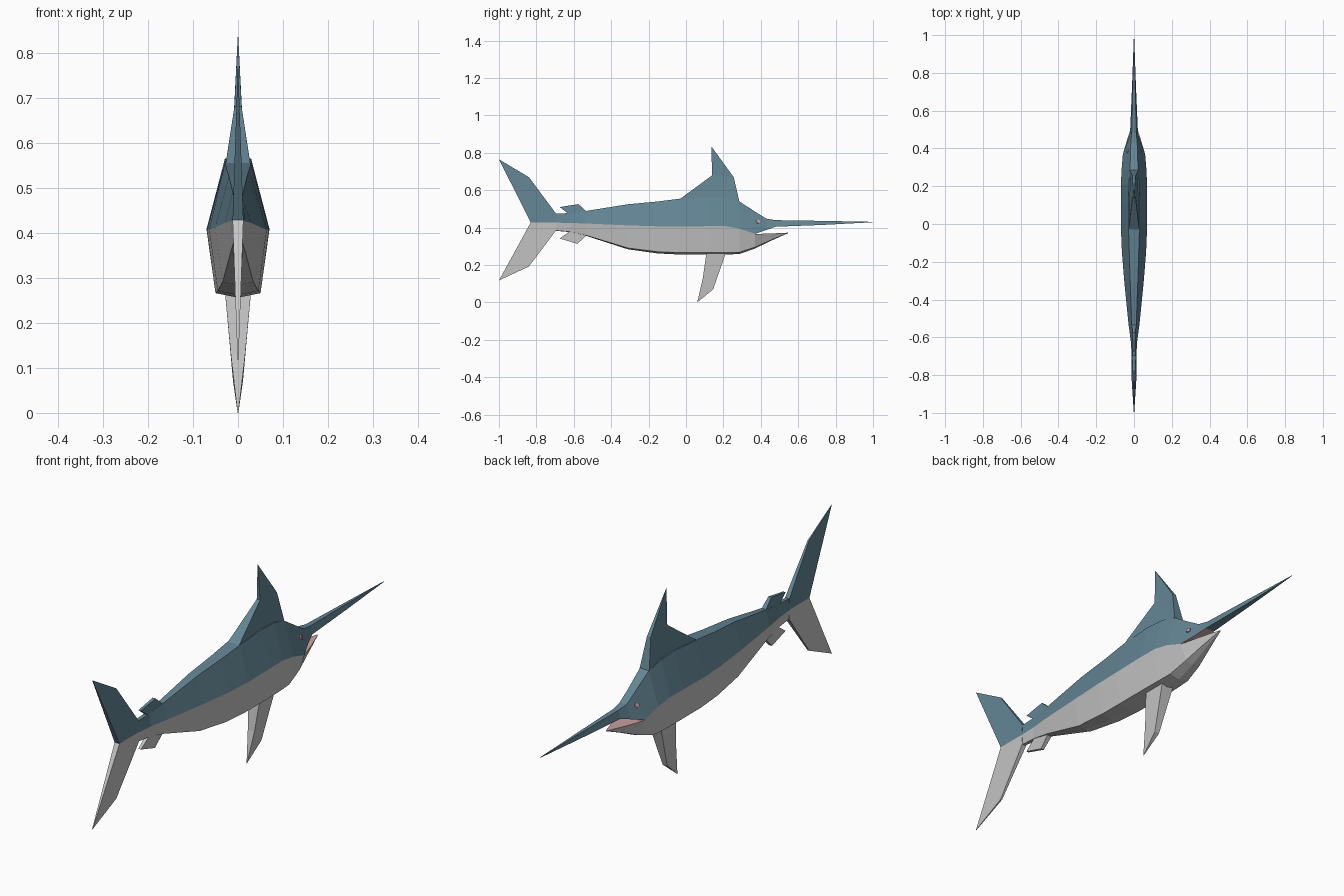
import bpy, bmesh, math
from mathutils import Matrix, Vector


def material(name, rgb):
    m = bpy.data.materials.new(name)
    m.diffuse_color = (*rgb, 1)
    return m


BLUE = material("slate blue", (0.125, 0.235, 0.295))
GREY = material("pale grey", (0.56, 0.56, 0.56))
PINK = material("mouth pink", (0.60, 0.36, 0.36))


def finish(name, bm, mats):
    bmesh.ops.remove_doubles(bm, verts=bm.verts, dist=0.0002)
    bmesh.ops.recalc_face_normals(bm, faces=bm.faces)
    me = bpy.data.meshes.new(name)
    bm.to_mesh(me)
    bm.free()
    for m in mats:
        me.materials.append(m)
    ob = bpy.data.objects.new(name, me)
    bpy.context.collection.objects.link(ob)
    return ob


def loft(name, sections, strips, mats):
    """Mirror each half section (x, z) into a ring and skin along y."""
    bm = bmesh.new()
    rings = []
    for y, half in sections:
        ring = half + [(-x, z) for x, z in reversed(half)]
        rings.append([bm.verts.new((x, y, z)) for x, z in ring])
    n = len(rings[0])
    for a, b in zip(rings, rings[1:]):
        for k in range(n):
            j = (k + 1) % n
            f = bm.faces.new((a[k], a[j], b[j], b[k]))
            f.material_index = strips[k]
    for r in (rings[0], rings[-1]):
        f = bm.faces.new(r)
        f.material_index = strips[1]
    return finish(name, bm, mats)


def fin(name, outline, mat):
    """Flat fin from (y, z, half thickness) points."""
    bm = bmesh.new()
    sides = [[bm.verts.new((s * t, y, z)) for y, z, t in outline] for s in (1, -1)]
    r, l = sides
    caps = [bm.faces.new(r), bm.faces.new(l[::-1])]
    n = len(r)
    for i in range(n):
        j = (i + 1) % n
        bm.faces.new((r[i], l[i], l[j], r[j]))
    bmesh.ops.triangulate(bm, faces=caps)
    return finish(name, bm, [mat])


# Body: y, top z, top half width, seam z, seam half width, belly z, belly half width
body = [
    (-0.70, 0.475, 0.008, 0.427, 0.012, 0.385, 0.007),
    (-0.62, 0.478, 0.009, 0.425, 0.017, 0.378, 0.010),
    (-0.53, 0.490, 0.012, 0.422, 0.029, 0.358, 0.016),
    (-0.31, 0.525, 0.020, 0.412, 0.051, 0.291, 0.034),
    (-0.15, 0.540, 0.025, 0.407, 0.064, 0.271, 0.045),
    (-0.03, 0.555, 0.029, 0.405, 0.069, 0.266, 0.050),
    (0.12, 0.565, 0.029, 0.408, 0.070, 0.266, 0.050),
    (0.21, 0.560, 0.027, 0.408, 0.069, 0.266, 0.049),
    (0.285, 0.540, 0.022, 0.395, 0.066, 0.268, 0.046),
    (0.37, 0.485, 0.018, 0.367, 0.059, 0.296, 0.036),
]
loft("body",
     [(y, [(wt, zt), (wm, zm), (wb, zb), (0, zb - 0.01 * wb / 0.05)])
      for y, zt, wt, zm, wm, zb, wb in body],
     [0, 1, 1, 1, 1, 1, 0, 0], [BLUE, GREY])

# Upper head and bill, pink palate underneath near the mouth
head = [(0.37, 0.485, 0.018, 0.367, 0.059), (0.43, 0.448, 0.017, 0.388, 0.036),
        (0.48, 0.440, 0.012, 0.405, 0.021)]
loft("upper_head", [(y, [(wt, zt), (wm, zm)]) for y, zt, wt, zm, wm in head],
     [0, 1, 0, 0], [BLUE, PINK])
loft("bill", [(0.48, [(0.012, 0.440), (0.021, 0.405)]),
              (0.74, [(0.006, 0.436), (0.010, 0.415)]),
              (1.00, [(0.0006, 0.431), (0.0006, 0.429)])], [0] * 4, [BLUE])

# Lower jaw with pink upper face
loft("lower_jaw", [(0.37, [(0.059, 0.366), (0.036, 0.296), (0, 0.289)]),
                   (0.455, [(0.034, 0.369), (0.020, 0.334), (0, 0.330)]),
                   (0.545, [(0.003, 0.373), (0.002, 0.371), (0, 0.370)])],
     [0, 0, 0, 0, 0, 1], [GREY, PINK])

# Dorsal fin rising out of the back
fin("dorsal_fin_base", [(-0.03, 0.550, 0.028), (-0.03, 0.555, 0.027), (0.14, 0.680, 0.008),
                        (0.255, 0.670, 0.009), (0.285, 0.540, 0.023)], BLUE)
fin("dorsal_fin_tip", [(0.14, 0.680, 0.008), (0.135, 0.835, 0.0006),
                       (0.255, 0.670, 0.009)], BLUE)


# Tail lobes, thinning towards the tips
def tail_lobe(name, pts, mat):
    fin(name, [(y, z, max(0.0006, 0.012 * (1 - abs(z - 0.428) / 0.34))) for y, z in pts], mat)


tail_lobe("upper_tail_lobe", [(-0.83, 0.428), (-1.0, 0.765), (-0.84, 0.670),
                              (-0.695, 0.475), (-0.695, 0.428)], BLUE)
tail_lobe("lower_tail_lobe", [(-0.83, 0.428), (-1.0, 0.118), (-0.84, 0.192),
                              (-0.695, 0.385), (-0.695, 0.428)], GREY)

# Small finlets above and below the tail root
fin("rear_top_finlet", [(-0.53, 0.485, 0.011), (-0.575, 0.526, 0.007), (-0.675, 0.510, 0.006),
                        (-0.63, 0.475, 0.009)], BLUE)
fin("rear_bottom_finlet", [(-0.53, 0.362, 0.011), (-0.58, 0.313, 0.007), (-0.675, 0.342, 0.006),
                           (-0.62, 0.382, 0.009)], GREY)

# Long belly fin
fin("belly_fin", [(0.11, 0.270, 0.029), (0.09, 0.130, 0.016), (0.06, 0.0, 0.0008),
                  (0.145, 0.070, 0.011), (0.215, 0.270, 0.029)], GREY)

# Eyes: thin plates lying on the sloping head sides
for s, side in ((1, "right"), (-1, "left")):
    normal = Vector((s * 0.9, 0.32, 0.3)).normalized()
    bm = bmesh.new()
    rot = normal.to_track_quat('Z', 'Y').to_matrix().to_4x4()
    bmesh.ops.create_cone(bm, cap_ends=True, segments=6, radius1=0.011, radius2=0.011,
                          depth=0.008, matrix=Matrix.Translation((s * 0.033, 0.385, 0.432)) @ rot)
    finish(side + "_eye", bm, [PINK])
